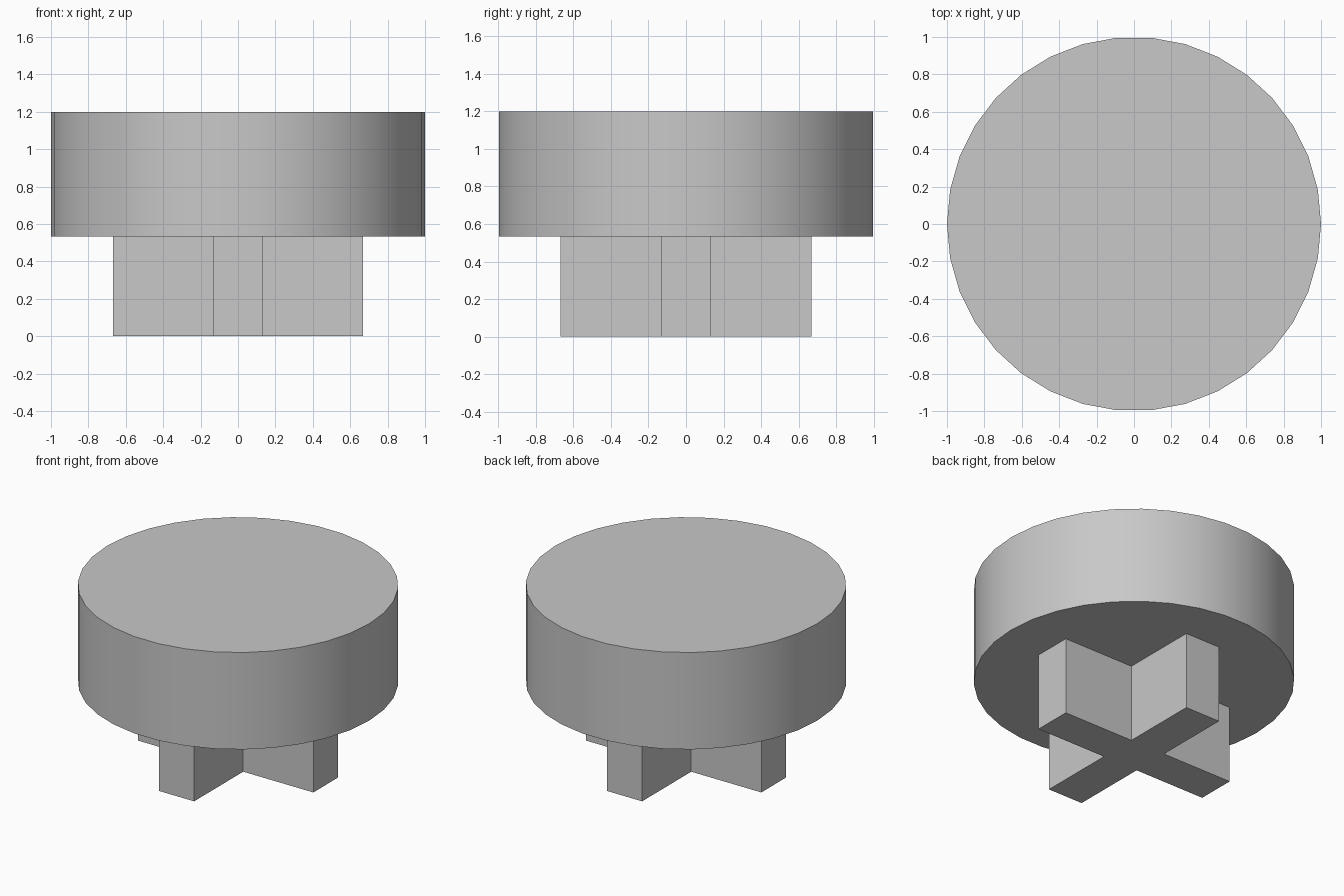
import bpy
import bmesh
from math import radians
from mathutils import Matrix

cube = bpy.data.objects.get("Cube")
if cube:
    bpy.data.objects.remove(cube, do_unlink=True)

# Main sizes
STEM_HEIGHT = 0.533
TOTAL_HEIGHT = 1.2
ARM_LENGTH = 0.667
ARM_HALF_WIDTH = 0.133
DISC_SIDES = 34

grey = bpy.data.materials.new("light_grey")
grey.use_nodes = True
grey.diffuse_color = (0.58, 0.58, 0.58, 1)
grey.node_tree.nodes["Principled BSDF"].inputs["Base Color"].default_value = grey.diffuse_color


def add_part(name, bm):
    bmesh.ops.recalc_face_normals(bm, faces=bm.faces)
    mesh = bpy.data.meshes.new(name)
    bm.to_mesh(mesh)
    bm.free()
    mesh.materials.append(grey)
    obj = bpy.data.objects.new(name, mesh)
    bpy.context.collection.objects.link(obj)
    return obj


# Round disc, with a corner on the x axis
thickness = TOTAL_HEIGHT - STEM_HEIGHT
bm = bmesh.new()
bmesh.ops.create_cone(
    bm, cap_ends=True, segments=DISC_SIDES, radius1=1, radius2=1, depth=thickness,
    matrix=Matrix.Translation((0, 0, STEM_HEIGHT + thickness / 2)) @ Matrix.Rotation(radians(90), 4, "Z"))
disc = add_part("disc", bm)
bpy.ops.object.select_all(action="DESELECT")
disc.select_set(True)
bpy.context.view_layer.objects.active = disc
bpy.ops.object.shade_smooth_by_angle(angle=radians(30))

# Cross-shaped stem: one quarter of the outline turned four times, then extruded
bm = bmesh.new()
w, r = ARM_HALF_WIDTH, ARM_LENGTH
outline = []
for turn in range(4):
    rotation = Matrix.Rotation(radians(90 * turn), 3, "Z")
    for corner in ((r, -w, 0), (r, w, 0), (w, w, 0)):
        vert = bm.verts.new(corner)
        vert.co = rotation @ vert.co
        outline.append(vert)
base = bm.faces.new(outline)
extruded = bmesh.ops.extrude_face_region(bm, geom=[base], use_keep_orig=True)
top_verts = [g for g in extruded["geom"] if isinstance(g, bmesh.types.BMVert)]
bmesh.ops.translate(bm, verts=top_verts, vec=(0, 0, STEM_HEIGHT))
add_part("cross_stem", bm)
